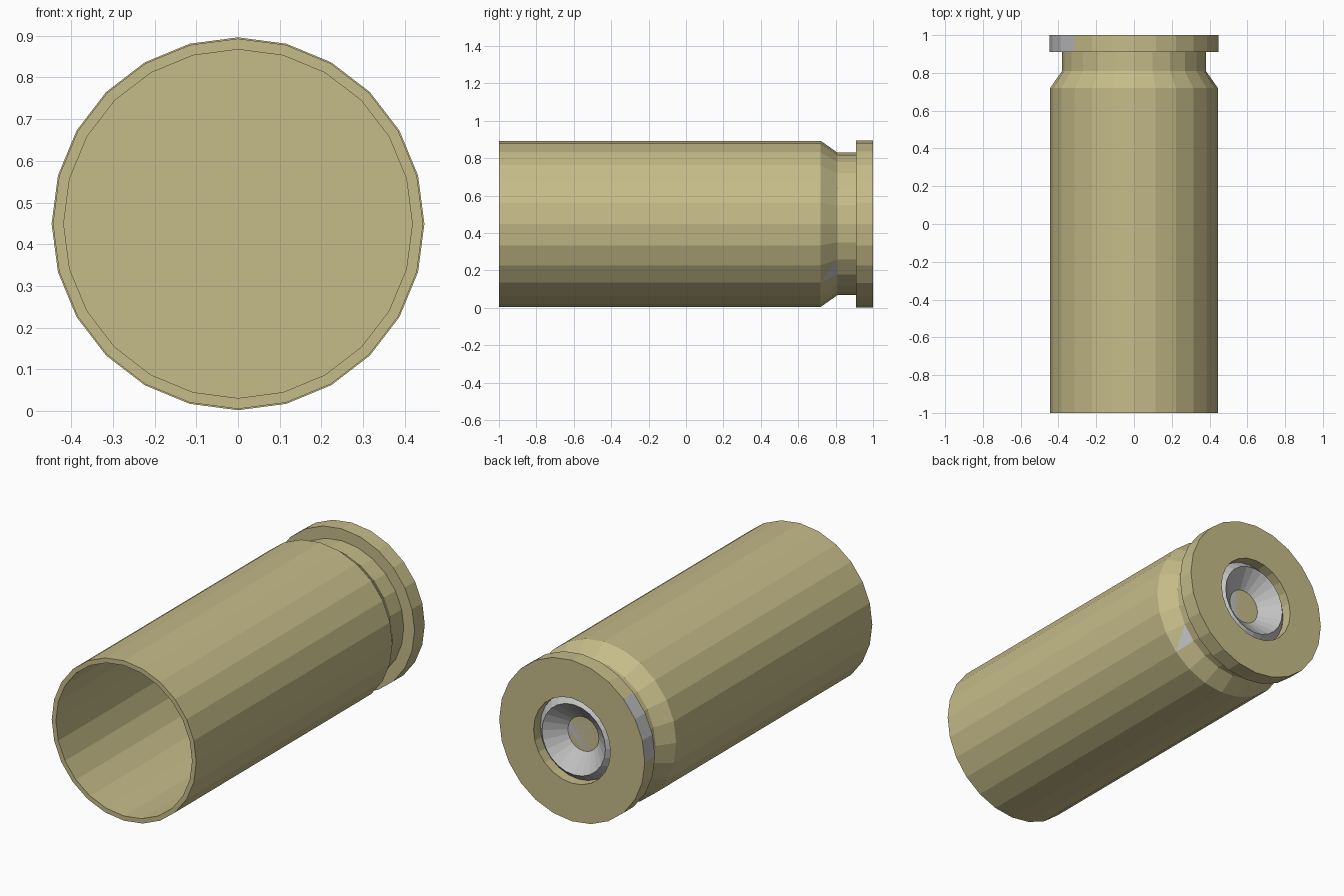
import bpy, bmesh, math

if "Cube" in bpy.data.objects:
    bpy.data.objects.remove(bpy.data.objects["Cube"])

SIDES = 24
CZ = 0.449  # height of the axis


def material(name, rgb):
    m = bpy.data.materials.new(name)
    m.diffuse_color = (*rgb, 1)
    m.use_nodes = True
    m.node_tree.nodes["Principled BSDF"].inputs["Base Color"].default_value = m.diffuse_color
    return m


brass = material("brass", (0.56, 0.50, 0.25))
steel = material("steel", (0.54, 0.54, 0.55))


def lathe(name, profile, mats):
    """Spin (radius, y) points around the y axis; radius 0 ends become flat caps."""
    bm = bmesh.new()
    rings = []
    for r, y in profile:
        ring = []
        for i in range(SIDES):
            a = 2 * math.pi * i / SIDES
            ring.append(bm.verts.new((r * math.cos(a), y, CZ + r * math.sin(a))))
        rings.append(ring)
    for a, b in zip(rings, rings[1:]):
        for i in range(SIDES):
            j = (i + 1) % SIDES
            bm.faces.new((a[i], a[j], b[j], b[i]))
    bm.faces.new(rings[0])
    bm.faces.new(rings[-1])
    bmesh.ops.recalc_face_normals(bm, faces=bm.faces)
    me = bpy.data.meshes.new(name)
    for m in mats:
        me.materials.append(m)
    return bm, me


def finish(bm, me):
    bm.to_mesh(me)
    bm.free()
    ob = bpy.data.objects.new(me.name, me)
    bpy.context.collection.objects.link(ob)


def angle(v):
    return math.degrees(math.atan2(v.z - CZ, v.x))


# Casing: inner floor, inner wall, lip, outer wall, taper, groove, rim, primer pocket
bm, me = lathe("casing", [
    (0.418, 0.72), (0.418, -1), (0.444, -1), (0.444, 0.72), (0.381, 0.81),
    (0.381, 0.91), (0.447, 0.91), (0.447, 1), (0.236, 1), (0.236, 0.90)],
    [brass, steel])

# Worn steel patch on the left edge of the rim
for f in bm.faces:
    c = f.calc_center_median()
    if abs(c.y - 0.955) < 0.01 and math.hypot(c.x, c.z - CZ) > 0.4 and 135 < angle(c) < 180:
        f.material_index = 1

# Small worn triangle on the lower right of the taper
for f in list(bm.faces):
    c = f.calc_center_median()
    if abs(c.y - 0.765) < 0.01 and -45 < angle(c) < -30:
        big = [v for v in f.verts if v.co.y < 0.75]
        low = min(big, key=lambda v: v.co.z)
        neck = [v for v in f.verts if v.co.y > 0.75]
        high = max(neck, key=lambda v: v.co.z)
        bmesh.utils.face_split(f, low, high)
for f in bm.faces:
    c = f.calc_center_median()
    if len(f.verts) == 3 and c.y > 0.765:
        f.material_index = 1
finish(bm, me)

# Primer: bevelled cup with a struck conical dent
bm, me = lathe("primer", [
    (0.234, 0.89), (0.234, 0.945), (0.195, 0.985), (0.095, 0.90)], [steel])
finish(bm, me)
